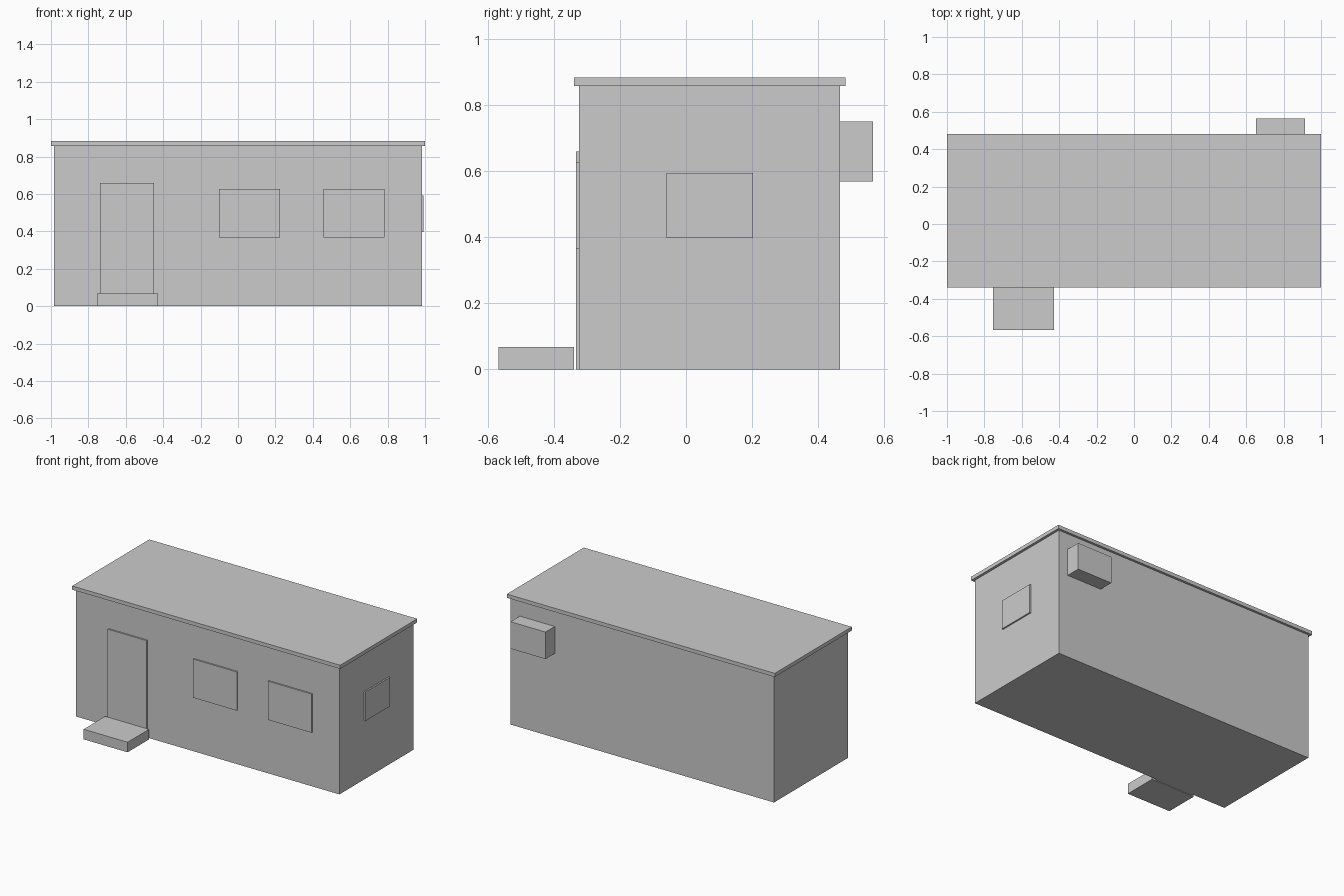
import bpy
import bmesh

default_cube = bpy.data.objects.get("Cube")
if default_cube:
    bpy.data.objects.remove(default_cube, do_unlink=True)

# One plain grey paint for the whole cabin
GREY = (0.6, 0.6, 0.6, 1.0)
paint = bpy.data.materials.new("plain grey")
paint.use_nodes = True
paint.diffuse_color = GREY
paint.node_tree.nodes["Principled BSDF"].inputs["Base Color"].default_value = GREY


def box(name, x, y, z):
    """Add a flat-sided box spanning the given (low, high) ranges."""
    spans = (x, y, z)
    bm = bmesh.new()
    bmesh.ops.create_cube(bm, size=1)
    for v in bm.verts:
        v.co = [lo + (hi - lo) * (c + 0.5) for c, (lo, hi) in zip(v.co, spans)]
    mesh = bpy.data.meshes.new(name)
    bm.to_mesh(mesh)
    bm.free()
    mesh.materials.append(paint)
    obj = bpy.data.objects.new(name, mesh)
    bpy.context.collection.objects.link(obj)
    return obj


LEFT, RIGHT = -0.983, 0.983
FRONT, BACK = -0.323, 0.466
EAVES, TOP = 0.857, 0.882
OVERHANG = 0.016
PANEL = 0.01

# Cabin body and overhanging flat roof
box("cabin_body", (LEFT, RIGHT), (FRONT, BACK), (0, EAVES))
box("roof_slab", (-1, 1), (FRONT - OVERHANG, BACK + OVERHANG), (EAVES, TOP))

# Door and its step
box("door", (-0.739, -0.45), (FRONT - PANEL, FRONT), (0, 0.658))
box("door_step", (-0.755, -0.427), (-0.567, -0.339), (0, 0.068))

# Front windows
for name, x in (("front_window_middle", -0.102), ("front_window_end", 0.457)):
    box(name, (x, x + 0.326), (FRONT - PANEL, FRONT), (0.366, 0.627))

# End wall window
box("side_window", (RIGHT, RIGHT + PANEL), (-0.059, 0.203), (0.397, 0.593))

# Air conditioner on the back wall
box("air_conditioner", (0.653, 0.914), (BACK, 0.565), (0.568, 0.75))
